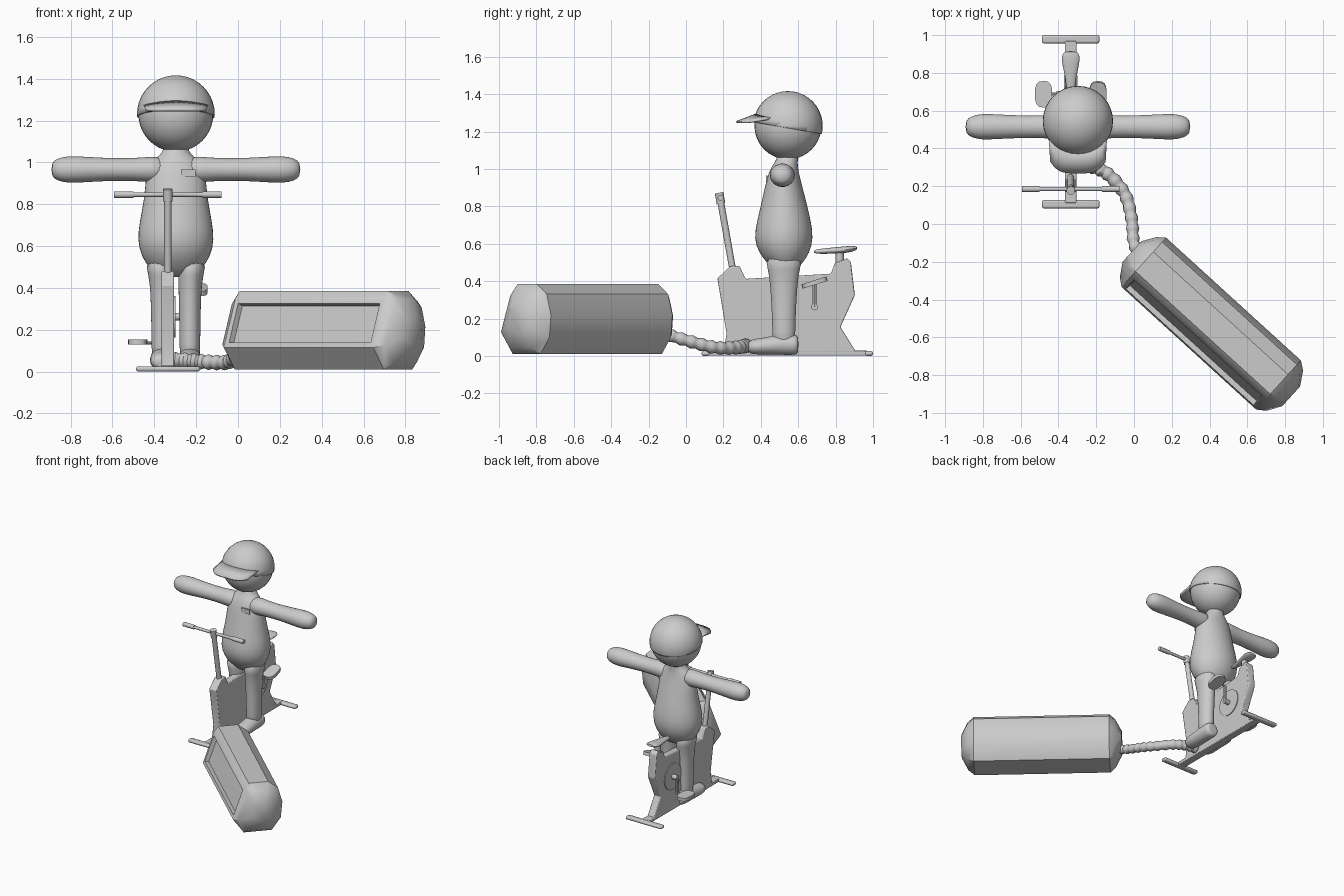
import bpy, bmesh, math
from mathutils import Vector, Matrix

if "Cube" in bpy.data.objects:
    bpy.data.objects.remove(bpy.data.objects["Cube"])

grey = bpy.data.materials.new("plain grey")
grey.diffuse_color = (0.6, 0.6, 0.6, 1)
grey.use_nodes = True
grey.node_tree.nodes["Principled BSDF"].inputs["Base Color"].default_value = grey.diffuse_color
CX = -0.297   # figure centre
BX = -0.335   # bike centre


def finish(name, bm, angle=35, bevel=0, subsurf=0):
    bmesh.ops.recalc_face_normals(bm, faces=bm.faces[:])
    me = bpy.data.meshes.new(name)
    bm.to_mesh(me)
    bm.free()
    ob = bpy.data.objects.new(name, me)
    bpy.context.collection.objects.link(ob)
    me.materials.append(grey)
    if bevel:
        m = ob.modifiers.new("Bevel", 'BEVEL')
        m.width, m.segments, m.limit_method = bevel, 2, 'ANGLE'
    if subsurf:
        m = ob.modifiers.new("Subsurf", 'SUBSURF')
        m.levels = m.render_levels = subsurf
    bpy.ops.object.select_all(action='DESELECT')
    ob.select_set(True)
    bpy.context.view_layer.objects.active = ob
    bpy.ops.object.shade_smooth_by_angle(angle=math.radians(angle))
    return ob


def skin(rings):
    """Closed tube through rings of points."""
    bm = bmesh.new()
    vs = [[bm.verts.new(p) for p in r] for r in rings]
    n = len(rings[0])
    for a, b in zip(vs, vs[1:]):
        for i in range(n):
            bm.faces.new((a[i], a[(i + 1) % n], b[(i + 1) % n], b[i]))
    bm.faces.new(vs[0][::-1])
    bm.faces.new(vs[-1])
    return bm


def loft(name, axis, stations, n=16, subsurf=1, angle=60):
    """Ellipses along an axis: (position, centre a, centre b, radius a, radius b)."""
    rings = []
    for t, ca, cb, ra, rb in stations:
        ring = []
        for i in range(n):
            k = 2 * math.pi * i / n
            p = [ca + ra * math.cos(k), cb + rb * math.sin(k)]
            p.insert(axis, t)
            ring.append(p)
        rings.append(ring)
    return finish(name, skin(rings), angle, subsurf=subsurf)


def box(name, c, size, bevel=0.0, rx=0):
    bm = bmesh.new()
    bmesh.ops.create_cube(bm, size=1, matrix=Matrix.Translation(c) @ Matrix.Rotation(rx, 4, 'X')
                          @ Matrix.Diagonal((*size, 1)))
    return finish(name, bm, bevel=bevel)


def rod(name, a, b, r, n=12, r2=None):
    a, b = Vector(a), Vector(b)
    bm = bmesh.new()
    rot = (b - a).to_track_quat('Z', 'Y').to_matrix().to_4x4()
    bmesh.ops.create_cone(bm, cap_ends=True, segments=n, radius1=r, radius2=r2 or r,
                          depth=(b - a).length, matrix=Matrix.Translation((a + b) / 2) @ rot)
    return finish(name, bm)


def ball(r, c):
    bm = bmesh.new()
    bmesh.ops.create_uvsphere(bm, u_segments=32, v_segments=20, radius=r, matrix=Matrix.Translation(c))
    return bm


# ---- Figure: torso, head
loft("torso", 2, [(z, CX, y, rx, ry) for z, y, rx, ry in (
    (0.45, 0.53, 0.08, 0.05), (0.49, 0.53, 0.125, 0.09), (0.55, 0.525, 0.168, 0.138),
    (0.63, 0.522, 0.187, 0.162), (0.72, 0.524, 0.175, 0.146), (0.82, 0.524, 0.154, 0.122),
    (0.91, 0.522, 0.147, 0.1), (0.98, 0.522, 0.135, 0.082), (1.02, 0.53, 0.1, 0.068),
    (1.045, 0.54, 0.062, 0.058), (1.09, 0.545, 0.06, 0.058))], n=20)
HEAD = Vector((CX, 0.545, 1.23))
finish("head", ball(0.179, HEAD), 60)

# Arms, legs and shoes on both sides
for s, side in ((-1, "left"), (1, "right")):
    loft(side + "_arm", 0, [(CX + s * t, 0.515, 0.966, ry, rz) for t, ry, rz in (
        (0.05, 0.07, 0.065), (0.13, 0.066, 0.062), (0.2, 0.06, 0.055), (0.32, 0.061, 0.055),
        (0.43, 0.067, 0.062), (0.51, 0.071, 0.067), (0.565, 0.058, 0.056), (0.596, 0.034, 0.034))])
    lx = CX + s * 0.067
    loft(side + "_leg", 2, [(z, lx + s * o, 0.523, rx, ry) for z, o, rx, ry in (
        (0.05, 0, 0.05, 0.062), (0.12, 0, 0.05, 0.062), (0.25, 0, 0.052, 0.066),
        (0.38, 0, 0.055, 0.074), (0.46, 0.004, 0.06, 0.085), (0.54, 0.012, 0.075, 0.11))])
    loft(side + "_shoe", 1, [(y, lx, z, rx, rz) for y, z, rx, rz in (
        (0.33, 0.047, 0.035, 0.028), (0.355, 0.05, 0.056, 0.042), (0.42, 0.052, 0.06, 0.046),
        (0.48, 0.06, 0.056, 0.054), (0.56, 0.062, 0.056, 0.058), (0.585, 0.06, 0.052, 0.054),
        (0.602, 0.06, 0.045, 0.048))])

# Cap dome cut on a tilted plane, and curved brim
bm = ball(0.186, HEAD)
bmesh.ops.bisect_plane(bm, geom=bm.verts[:] + bm.edges[:] + bm.faces[:], clear_inner=True,
                       plane_co=(CX, 0.36, 1.25), plane_no=(0, 0.17, 0.985))
cap = finish("cap", bm, 60)
m = cap.modifiers.new("Solid", 'SOLIDIFY')
m.thickness, m.offset = 0.008, -1
bm = bmesh.new()
rows = []
for i in range(13):
    s = i / 6 - 1
    x = 0.152 * s
    inner = Vector((CX + x, 0.555 - math.sqrt(0.18 ** 2 - x * x), 1.29 - 0.02 * s * s))
    outer = Vector((CX + 0.145 * s, 0.27 + 0.06 * s ** 4, 1.25))
    rows.append([bm.verts.new(inner.lerp(outer, t)) for t in (0, 0.5, 1)])
for a, b in zip(rows, rows[1:]):
    for j in range(2):
        bm.faces.new((a[j], a[j + 1], b[j + 1], b[j]))
brim = finish("cap_brim", bm)
m = brim.modifiers.new("Solid", 'SOLIDIFY')
m.thickness, m.offset = 0.012, 0

# Chest badge
box("chest_badge", (CX + 0.06, 0.431, 0.948), (0.07, 0.009, 0.036))

# ---- Exercise bike: side profile extruded in x
profile = [(0.168, 0.415), (0.238, 0.48), (0.287, 0.48), (0.318, 0.412), (0.775, 0.44),
           (0.795, 0.495), (0.862, 0.522), (0.882, 0.5), (0.903, 0.325), (0.826, 0.155),
           (0.91, 0.02), (0.2, 0.02), (0.217, 0.12)]
finish("bike_body", skin([[(BX + s * 0.03, y, z) for y, z in profile] for s in (-1, 1)]), bevel=0.006)
box("base_rail", (BX, 0.54, 0.015), (0.06, 0.86, 0.026), 0.005)
for y, nm in ((0.105, "front"), (0.978, "rear")):
    box(nm + "_foot_bar", (BX, y, 0.013), (0.305, 0.044, 0.025), 0.01)

# Flywheel disc, cranks and pedals
HUB = Vector((BX, 0.687, 0.262))
rod("flywheel", HUB - Vector((0.036, 0, 0)), HUB + Vector((0.036, 0, 0)), 0.1, 32)
rod("crank_axle", HUB - Vector((0.075, 0, 0)), HUB + Vector((0.075, 0, 0)), 0.018)
for s, side, tilt in ((-1, "left", 0), (1, "right", 0.3)):
    a = HUB + Vector((s * 0.068, 0, 0))
    b = a + Vector((0, 0, s * 0.125))
    rod(side + "_crank", a, b, 0.01, 8)
    rod(side + "_pedal_axle", b, b + Vector((s * 0.07, 0, 0)), 0.008, 8)
    bm = bmesh.new()
    bmesh.ops.create_cone(bm, cap_ends=True, segments=16, radius1=1, radius2=1, depth=2)
    for v in bm.verts:   # squared-off oval
        v.co.x = math.copysign(abs(v.co.x) ** 0.7, v.co.x) * 0.046
        v.co.y = math.copysign(abs(v.co.y) ** 0.7, v.co.y) * 0.07
        v.co.z *= 0.012
    bm.transform(Matrix.Translation(b + Vector((s * 0.076, 0, 0.005))) @ Matrix.Rotation(tilt, 4, 'X'))
    finish(side + "_pedal", bm)

# Saddle and post
loft("saddle", 1, [(y, BX, z, rx, rz) for y, z, rx, rz in (
    (0.682, 0.557, 0.012, 0.008), (0.71, 0.559, 0.024, 0.014), (0.78, 0.563, 0.03, 0.017),
    (0.84, 0.567, 0.046, 0.019), (0.89, 0.573, 0.052, 0.017), (0.917, 0.577, 0.035, 0.008))], n=12)
rod("saddle_post", (BX, 0.822, 0.49), (BX, 0.822, 0.56), 0.022)

# Handlebar
rod("handlebar_post", (BX, 0.25, 0.46), (BX, 0.182, 0.845), 0.018)
rod("handlebar_clamp", (BX, 0.187, 0.815), (BX, 0.177, 0.872), 0.023)
rod("handlebar", (BX - 0.25, 0.185, 0.846), (BX + 0.25, 0.185, 0.846), 0.011)
for s, side in ((-1, "left"), (1, "right")):
    rod(side + "_grip", (BX + s * 0.165, 0.185, 0.846), (BX + s * 0.257, 0.185, 0.846), 0.016)

# ---- Canister lying on the floor at an angle, with a sunken window
D, N = Vector((0.739, -0.673, 0)), Vector((0.673, 0.739, 0))
section = [(-0.1, 0.01), (-0.176, 0.115), (-0.095, 0.35), (-0.065, 0.385), (0.075, 0.385),
           (0.145, 0.33), (0.176, 0.22), (0.165, 0.1), (0.1, 0.01)]
rings = [[D * u + N * (-0.115 + w * s) + Vector((0, 0, 0.19 + (z - 0.19) * s)) for w, z in section]
         for u, s in ((0.09, 0.42), (0.135, 0.82), (0.175, 1), (1.14, 1), (1.185, 0.82), (1.23, 0.4))]
bm = skin(rings)
bmesh.ops.recalc_face_normals(bm, faces=bm.faces[:])
window = min((f for f in bm.faces if f.calc_area() > 0.15), key=lambda f: f.calc_center_median().dot(N))
front = [f for f in bm.faces if f.calc_area() > 0.15 and f.normal.dot(N) < -0.5 and f.normal.z > 0]
window = front[0] if front else window
bmesh.ops.inset_individual(bm, faces=[window], thickness=0.035, depth=0)
bmesh.ops.inset_individual(bm, faces=[window], thickness=0.006, depth=-0.028)
finish("canister", bm, 32)

# Ribbed hose from canister to bike
path = [Vector(p) for p in ((0.04, -0.19, 0.15), (0.0, -0.1, 0.115), (-0.013, 0.03, 0.075), (-0.05, 0.16, 0.045),
                            (-0.14, 0.265, 0.045), (-0.235, 0.307, 0.052), (-0.33, 0.32, 0.055))]
pts = []
for i in range(len(path) - 1):
    p0, p1, p2, p3 = (path[max(0, min(len(path) - 1, i + k))] for k in (-1, 0, 1, 2))
    for j in range(10):
        t = j / 10
        pts.append(0.5 * (2 * p1 + (p2 - p0) * t + (2 * p0 - 5 * p1 + 4 * p2 - p3) * t * t
                          + (3 * p1 - p0 - 3 * p2 + p3) * t ** 3))
pts.append(path[-1])
rings = []
for i, p in enumerate(pts):
    d = (pts[min(i + 1, len(pts) - 1)] - pts[max(i - 1, 0)]).normalized()
    side = d.cross(Vector((0, 0, 1))).normalized()
    up = side.cross(d)
    r = 0.03 + 0.006 * i / len(pts) + 0.004 * math.cos(i * math.pi / 2)
    rings.append([p + r * (side * math.cos(k * math.pi / 6) + up * math.sin(k * math.pi / 6)) for k in range(12)])
finish("hose", skin(rings), 40)
